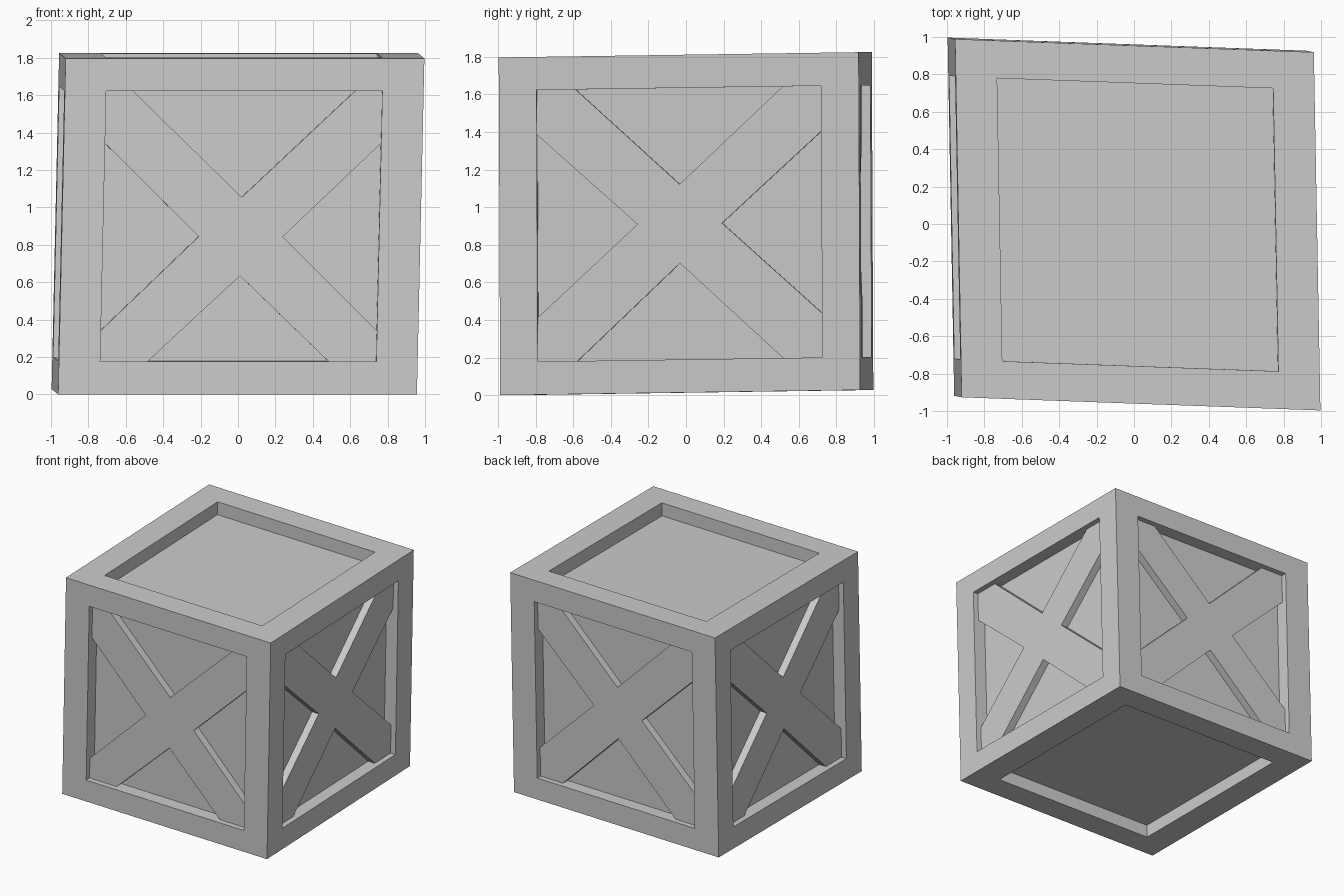
import bpy, bmesh, math
from mathutils import Matrix, Vector

if "Cube" in bpy.data.objects:
    bpy.data.objects.remove(bpy.data.objects["Cube"])

HALF = Vector((0.959, 0.9575, 0.8985))     # half size of the unsheared crate
OPEN = Vector((0.738, 0.7565, 0.7225))     # half size of the openings
PANEL, BRACE = 0.107, 0.045                # depth of panel and brace faces

# slight lean that gives the crate its crooked look
LEAN = Matrix((
    (1.0, -0.0183, 0.0223, 0),
    (-0.0365, 1.0, -0.0045, 0),
    (0.0, 0.0146, 1.0, 0.9125),
    (0, 0, 0, 1)))


def finish(bm, name):
    bmesh.ops.recalc_face_normals(bm, faces=bm.faces[:])
    mesh = bpy.data.meshes.new(name)
    bm.to_mesh(mesh)
    bm.free()
    mesh.transform(LEAN)
    obj = bpy.data.objects.new(name, mesh)
    bpy.context.collection.objects.link(obj)
    return obj


# crate body: a box with a recessed panel on all six sides
bm = bmesh.new()
bmesh.ops.create_cube(bm, size=2, matrix=Matrix.Diagonal((*HALF, 1)))
bm.normal_update()
sides = bm.faces[:]
bmesh.ops.inset_individual(bm, faces=sides, thickness=0.15)
for f in sides:
    n = f.normal.copy()
    for v in f.verts:
        for i in range(3):
            if abs(n[i]) < 0.5:
                v.co[i] = math.copysign(OPEN[i], v.co[i])
for f in bmesh.ops.extrude_discrete_faces(bm, faces=sides)["faces"]:
    n = f.normal.copy()
    for v in f.verts:
        v.co -= n * PANEL
finish(bm, "crate_body")


def cross_brace(name, turn, top=0.205, bottom=0.21, upper=0.24, lower=0.235, mid=0.0):
    """X brace filling one opening; the sizes say how far it cuts into each edge."""
    side = turn % 2
    a, h, n = OPEN[side], OPEN[2], HALF[1 - side]
    right = [(0, mid - 0.21), (a - bottom, -h), (a, -h), (a, -h + lower),
             (0.225, mid), (a, h - upper), (a, h), (a - top, h)]
    left = [(-x, z) for x, z in right[1:]][::-1]
    outline = right + [(0, mid + 0.21)] + left
    bm = bmesh.new()
    face = bm.faces.new([bm.verts.new((x, -n + BRACE, z)) for x, z in outline])
    ext = bmesh.ops.extrude_face_region(bm, geom=[face], use_keep_orig=True)
    for v in ext["geom"]:
        if isinstance(v, bmesh.types.BMVert):
            v.co.y += PANEL - BRACE + 0.003
    bm.transform(Matrix.Rotation(turn * math.pi / 2, 4, 'Z'))
    finish(bm, name)


# X braces on the four upright sides
cross_brace("front_brace", 0, 0.145, 0.255, 0.28, 0.165, -0.055)
for turn, name in enumerate(("right_brace", "back_brace", "left_brace"), 1):
    cross_brace(name, turn)
